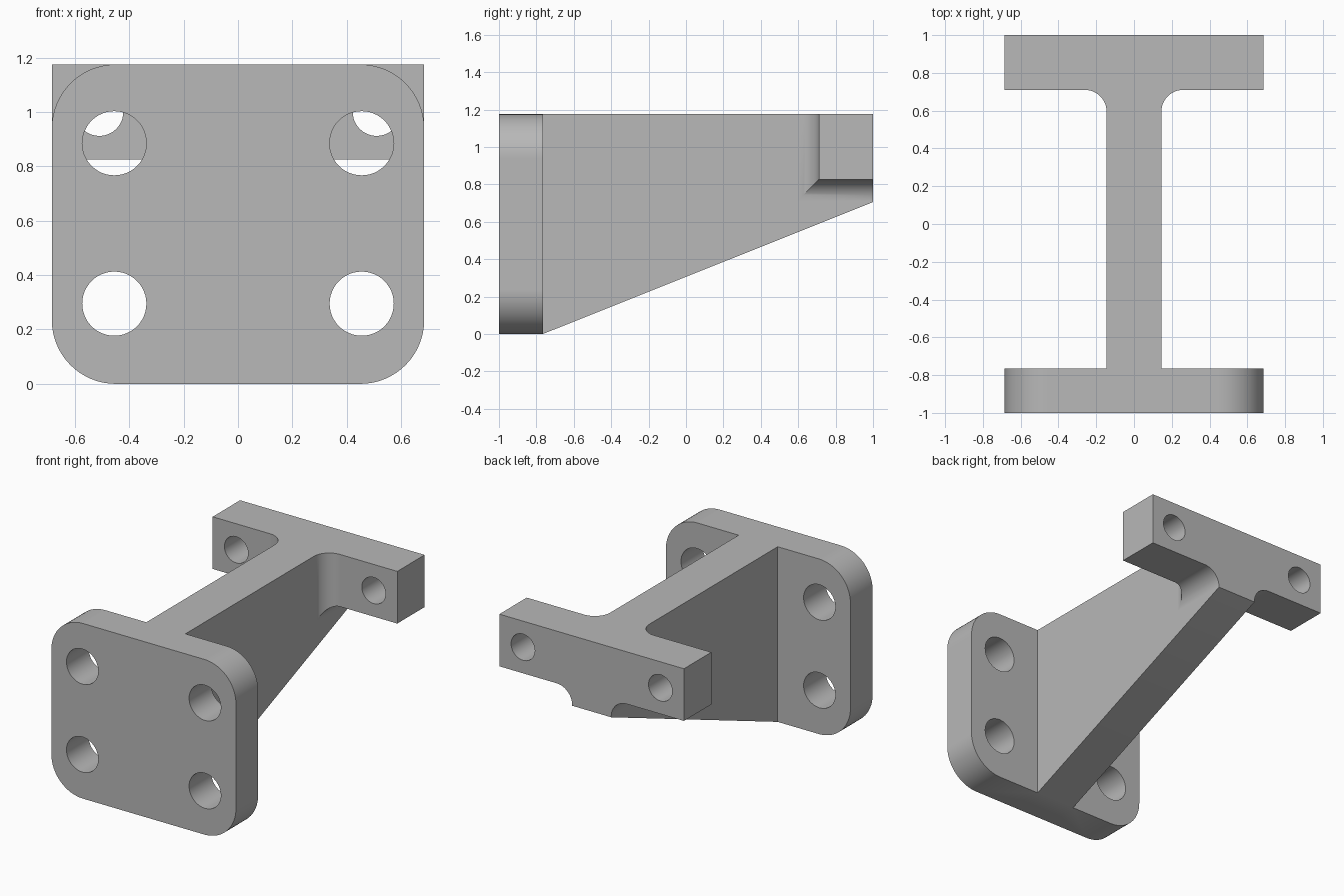
import bpy, bmesh, math
from mathutils import Vector

cube = bpy.data.objects.get("Cube")
if cube:
    bpy.data.objects.remove(cube, do_unlink=True)

HALF, TOP, WEB = 0.685, 1.175, 0.145
FILLET = 0.115

grey = bpy.data.materials.new("plain grey")
grey.use_nodes = True
colour = (0.48, 0.48, 0.48, 1)
grey.diffuse_color = colour
grey.node_tree.nodes["Principled BSDF"].inputs["Base Color"].default_value = colour


def loft(name, rings):
    """Closed solid skinned through matching rings of points."""
    bm = bmesh.new()
    loops = [[bm.verts.new(p) for p in ring] for ring in rings]
    for a, b in zip(loops, loops[1:]):
        for i in range(len(a)):
            j = (i + 1) % len(a)
            bm.faces.new((a[i], a[j], b[j], b[i]))
    bm.faces.new(loops[0])
    bm.faces.new(loops[-1])
    bmesh.ops.recalc_face_normals(bm, faces=bm.faces)
    mesh = bpy.data.meshes.new(name)
    bm.to_mesh(mesh)
    bm.free()
    mesh.materials.append(grey)
    obj = bpy.data.objects.new(name, mesh)
    bpy.context.collection.objects.link(obj)
    return obj


def along_y(name, outline, y0, y1):
    return loft(name, [[(x, y, z) for x, z in outline] for y in (y0, y1)])


def arc(cx, cz, r, start, end, steps):
    return [(cx + r * math.cos(t), cz + r * math.sin(t))
            for t in (start + (end - start) * i / steps for i in range(steps + 1))]


def combine(target, other, operation):
    mod = target.modifiers.new(operation.title(), 'BOOLEAN')
    mod.operation, mod.solver, mod.object = operation, 'EXACT', other
    bpy.context.view_layer.objects.active = target
    bpy.ops.object.modifier_apply(modifier=mod.name)
    bpy.data.objects.remove(other, do_unlink=True)


# Front mounting plate with rounded corners
R = 0.235
outline = []
for k, (sx, top) in enumerate(((1, True), (-1, True), (-1, False), (1, False))):
    outline += arc(sx * (HALF - R), TOP - R if top else R, R,
                   k * math.pi / 2, (k + 1) * math.pi / 2, 16)
bracket = along_y("support_bracket", outline, -1, -0.765)

# Tapered central web
profile = [(-0.9, 0), (-0.765, 0), (1, 0.705), (1, TOP), (-0.9, TOP)]
web = loft("web", [[(x, y, z) for y, z in profile] for x in (-WEB, WEB)])

# Rear crossbar, swelling into the web through a mitred concave fillet
half = [(HALF, 0)]
for i in range(17):
    t = i / 16 * math.pi / 2
    half.append((WEB + FILLET * (1 - math.sin(t)), FILLET * (1 - math.cos(t))))
stations = half + [(-x, d) for x, d in reversed(half)]
crossbar = loft("crossbar", [[(x, 0.71 - d, 0.825 - d), (x, 1, 0.825 - d),
                              (x, 1, TOP), (x, 0.71 - d, TOP)] for x, d in stations])

combine(web, crossbar, 'UNION')
combine(bracket, web, 'UNION')

# Bolt holes through plate and crossbar
for side in (-1, 1):
    for x, z, r, y0, y1 in ((0.455, 0.295, 0.118, -1.1, -0.7),
                            (0.455, 0.885, 0.118, -1.1, -0.7),
                            (0.51, 1.0, 0.088, 0.6, 1.1)):
        circle = arc(side * x, z, r, 0, math.tau, 48)[:-1]
        combine(bracket, along_y("hole_cutter", circle, y0, y1), 'DIFFERENCE')

# Smooth curved walls, crisp edges
bpy.ops.object.select_all(action='DESELECT')
bracket.select_set(True)
bpy.context.view_layer.objects.active = bracket
bpy.ops.object.shade_smooth_by_angle(angle=math.radians(25))
normals = bracket.modifiers.new("Weighted normals", 'WEIGHTED_NORMAL')
normals.keep_sharp = True
